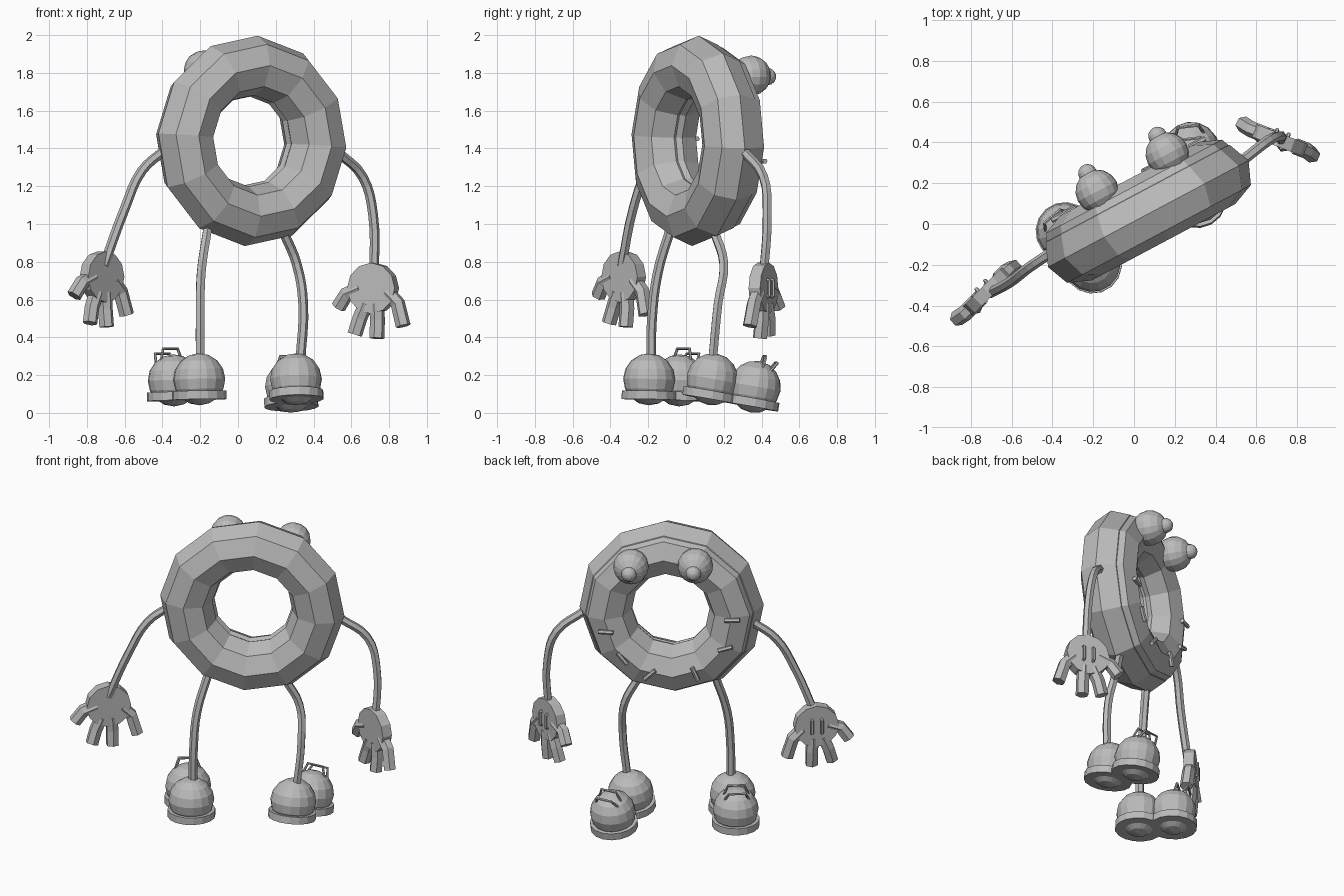
import bpy
import math
from mathutils import Matrix, Vector

if "Cube" in bpy.data.objects:
    bpy.data.objects.remove(bpy.data.objects["Cube"])

grey = bpy.data.materials.new("plain grey")
grey.use_nodes = True
grey.diffuse_color = (0.5, 0.5, 0.5, 1)
grey.node_tree.nodes["Principled BSDF"].inputs["Base Color"].default_value = (0.5, 0.5, 0.5, 1)


def finish(name, matrix=None):
    ob = bpy.context.object
    ob.name = name
    ob.data.materials.clear()
    ob.data.materials.append(grey)
    if matrix is not None:
        ob.matrix_world = matrix
    return ob


def ball(name, centre, radius):
    bpy.ops.mesh.primitive_uv_sphere_add(segments=16, ring_count=8, radius=radius)
    return finish(name, centre if isinstance(centre, Matrix) else Matrix.Translation(centre))


def tube(name, points, radius, curved=True):
    """Round rod through points, turned into a flat shaded mesh."""
    data = bpy.data.curves.new(name, "CURVE")
    data.dimensions = "3D"
    data.bevel_depth = radius
    data.bevel_resolution = 1
    data.use_fill_caps = True
    data.resolution_u = 4
    spline = data.splines.new("BEZIER" if curved else "POLY")
    if curved:
        spline.bezier_points.add(len(points) - 1)
        for bp, p in zip(spline.bezier_points, points):
            bp.co = p
            bp.handle_left_type = bp.handle_right_type = "AUTO"
    else:
        spline.points.add(len(points) - 1)
        for sp, p in zip(spline.points, points):
            sp.co = (*p, 1)
    spline.use_smooth = False
    ob = bpy.data.objects.new(name, data)
    bpy.context.collection.objects.link(ob)
    bpy.ops.object.select_all(action="DESELECT")
    ob.select_set(True)
    bpy.context.view_layer.objects.active = ob
    bpy.ops.object.convert(target="MESH")
    ob = finish(name)
    for face in ob.data.polygons:
        face.use_smooth = False
    return ob


def disc(name, matrix, radius, depth, sides):
    bpy.ops.mesh.primitive_cylinder_add(vertices=sides, radius=radius, depth=depth)
    return finish(name, matrix)


# Body frame: local x to the side, local y towards the face, local z up
body = (Matrix.Translation((0.07, 0.05, 1.44)) @ Matrix.Rotation(math.radians(28), 4, "Z")
        @ Matrix.Rotation(math.radians(4), 4, "Y"))
upright = Matrix.Rotation(math.radians(90), 4, "X")

# Ring body and the icing on its face
for name, major, minor, shift in (("ring_body", 0.40, 0.158, 0), ("icing", 0.385, 0.15, 0.045)):
    bpy.ops.mesh.primitive_torus_add(major_segments=12, minor_segments=8,
                                     major_radius=major, minor_radius=minor)
    finish(name, body @ Matrix.Translation((0, shift, 0)) @ upright)

# Eyes with pupils
for side, x in (("left", 0.195), ("right", -0.195)):
    ball(side + "_eye", body @ Matrix.Translation((x, 0.215, 0.36)) @ upright, 0.107)
    ball(side + "_pupil", body @ Matrix.Translation((x, 0.315, 0.355)) @ upright, 0.046)

# Sprinkles: angle round the ring and turn of the rod
for i, (angle, turn) in enumerate(((-12, 5), (182, 0), (211, -15), (319, 55), (290, -40), (249, 70))):
    a, t = math.radians(angle), math.radians(turn)
    centre = Vector((0.39 * math.cos(a), 0.195, 0.39 * math.sin(a)))
    reach = Vector((math.cos(t), 0, math.sin(t))) * 0.045
    tube(f"sprinkle_{i + 1}", [body @ (centre - reach), body @ (centre + reach)], 0.014, False)

# Arms and legs
limbs = {
    "left_arm": [(0.53, 0.31, 1.38), (0.66, 0.41, 1.25), (0.715, 0.43, 1.05), (0.72, 0.41, 0.72)],
    "right_arm": [(-0.39, -0.13, 1.39), (-0.51, -0.21, 1.28), (-0.6, -0.28, 1.08), (-0.71, -0.34, 0.78)],
    "left_leg": [(0.24, 0.15, 0.96), (0.31, 0.2, 0.79), (0.345, 0.17, 0.58), (0.33, 0.14, 0.27)],
    "right_leg": [(-0.16, -0.08, 0.98), (-0.195, -0.15, 0.74), (-0.2, -0.18, 0.5), (-0.2, -0.185, 0.27)],
}
for name, path in limbs.items():
    tube(name, path, 0.026)

# Hands: local x across the palm, local y out of the back of the hand
fingers = {
    "thumb": [(-0.07, 0, 0), (-0.15, 0, -0.03), (-0.2, 0.01, -0.1)],
    "first_finger": [(-0.04, 0, -0.08), (-0.075, 0, -0.16), (-0.1, -0.01, -0.245)],
    "middle_finger": [(0.02, 0, -0.08), (0.025, 0, -0.17), (0.025, -0.01, -0.265)],
    "little_finger": [(0.08, 0, -0.02), (0.14, 0, -0.08), (0.175, -0.01, -0.2)],
}
for side, centre, angle in (("left", (0.715, 0.41, 0.66), -21), ("right", (-0.72, -0.33, 0.72), 45)):
    hand = Matrix.Translation(centre) @ Matrix.Rotation(math.radians(angle), 4, "Z")
    disc(side + "_palm", hand @ upright, 0.135, 0.065, 12)
    for name, path in fingers.items():
        tube(f"{side}_{name}", [hand @ Vector(p) for p in path], 0.04, False)
    for i, x in enumerate((-0.03, 0.03)):
        path = [(x, 0.02, 0.05), (x, 0.045, 0.04), (x, 0.045, -0.04), (x, 0.02, -0.05)]
        tube(f"{side}_stitch_{i + 1}", [hand @ Vector(p) for p in path], 0.01, False)

# Shoes: heel and toe balls, sole discs, laces
for side, heel, toe in (("left", (0.307, 0.14, 0.178), (0.28, 0.365, 0.138)),
                        ("right", (-0.205, -0.195, 0.178), (-0.34, -0.035, 0.172))):
    forward = (Vector(toe) - Vector(heel)).normalized()
    across = forward.cross(Vector((0, 0, 1))).normalized()
    up = across.cross(forward)
    turn = Matrix((across, forward, up)).transposed().to_4x4()
    for part, place in (("heel", heel), ("toe", toe)):
        shoe = Matrix.Translation(place) @ turn
        ball(f"{side}_{part}", shoe, 0.138)
        disc(f"{side}_{part}_sole", shoe @ Matrix.Translation((0, 0, -0.085)), 0.144, 0.045, 16)
    for i, lean in enumerate((-8, -32)):
        lace = shoe @ Matrix.Rotation(math.radians(lean), 4, "X")
        path = [(-0.075, 0, 0.1), (-0.05, 0, 0.17), (0.05, 0, 0.17), (0.075, 0, 0.1)]
        tube(f"{side}_lace_{i + 1}", [lace @ Vector(p) for p in path], 0.008, False)
